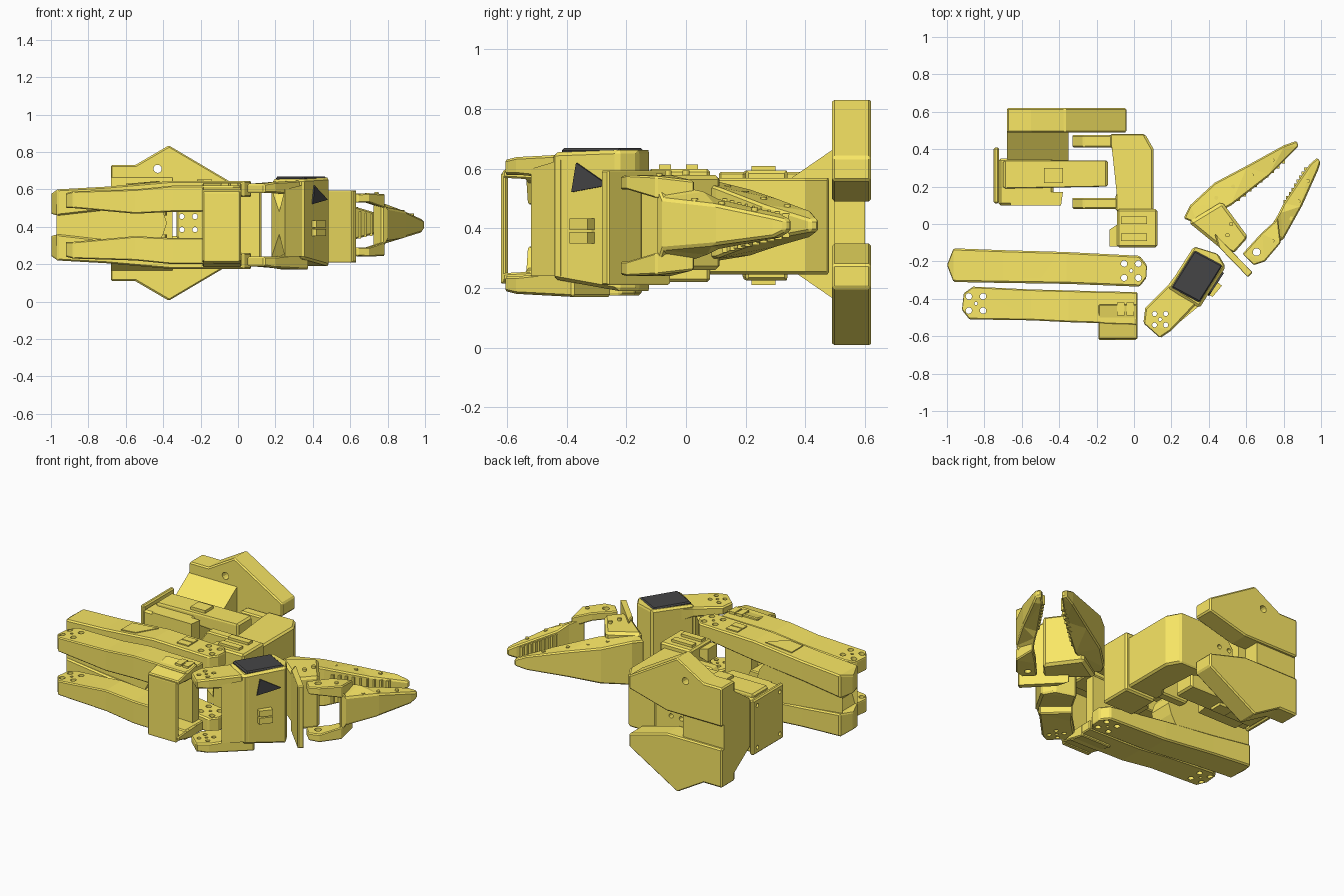
import bpy, bmesh, math
from mathutils import Vector

C = 0.41  # mid height of the fork parts


def material(name, col):
    m = bpy.data.materials.new(name)
    m.diffuse_color = (*col, 1)
    return m


YELLOW = material("yellow_plastic", (0.95, 0.80, 0.13))
DARK = material("dark_grey", (0.06, 0.06, 0.062))


def cylinders(holes, axis):
    bm = bmesh.new()
    for p, r, depth in holes:
        rot = Vector((0, 0, 1)).rotation_difference(axis).to_matrix().to_4x4()
        g = bmesh.ops.create_cone(bm, cap_ends=True, segments=12, radius1=r, radius2=r, depth=depth)
        bmesh.ops.transform(bm, matrix=rot, verts=g["verts"])
        bmesh.ops.translate(bm, vec=p, verts=g["verts"])
    me = bpy.data.meshes.new("cyl")
    bm.to_mesh(me)
    bm.free()
    ob = bpy.data.objects.new("cyl", me)
    bpy.context.collection.objects.link(ob)
    return ob


def solid(name, low, high, mat=YELLOW, bevel=0.0, holes=None, axis=(0, 0, 1)):
    """Solid between two matching outlines, with optional bevel and drilled holes."""
    bm = bmesh.new()
    a = [bm.verts.new(p) for p in low]
    b = [bm.verts.new(p) for p in high]
    n = len(a)
    caps = [bm.faces.new(a[::-1]), bm.faces.new(b)]
    for i in range(n):
        j = (i + 1) % n
        bm.faces.new((a[i], a[j], b[j], b[i]))
    bmesh.ops.triangulate(bm, faces=caps)
    bmesh.ops.recalc_face_normals(bm, faces=bm.faces)
    me = bpy.data.meshes.new(name)
    bm.to_mesh(me)
    bm.free()
    me.materials.append(mat)
    ob = bpy.data.objects.new(name, me)
    bpy.context.collection.objects.link(ob)
    bpy.context.view_layer.objects.active = ob
    if bevel:
        m = ob.modifiers.new("bevel", "BEVEL")
        m.width, m.segments, m.limit_method = bevel, 1, "ANGLE"
        m.angle_limit = math.radians(40)
        bpy.ops.object.modifier_apply(modifier="bevel")
    if holes:
        cut = cylinders(holes, Vector(axis))
        m = ob.modifiers.new("cut", "BOOLEAN")
        m.operation, m.object, m.solver = "DIFFERENCE", cut, "EXACT"
        bpy.ops.object.modifier_apply(modifier="cut")
        bpy.data.objects.remove(cut)
    return ob


def slab(name, pts, **kw):  # plan outline, own bottom and top height per point
    return solid(name, [(x, y, a) for x, y, a, b in pts], [(x, y, b) for x, y, a, b in pts], **kw)


def plan(name, pts, z0, z1, **kw):
    return slab(name, [(x, y, z0, z1) for x, y in pts], **kw)


def side(name, pts, y0, y1, **kw):  # outline in x-z
    return solid(name, [(x, y0, z) for x, z in pts], [(x, y1, z) for x, z in pts], **kw)


def box(name, x0, x1, y0, y1, z0, z1, **kw):
    return plan(name, [(x0, y0), (x1, y0), (x1, y1), (x0, y1)], z0, z1, **kw)


def pair(name, pts, **kw):  # upper slab and its mirror image below
    slab(name + "_upper", pts, **kw)
    slab(name + "_lower", [(x, y, 2 * C - b, 2 * C - a) for x, y, a, b in pts], **kw)


def ring_holes(cx, cy, d=0.038, r=0.017):
    return [((cx + sx * d, cy + sy * d, C), r, 1.5) for sx in (-1, 1) for sy in (-1, 1)] + [((cx, cy, C), 0.009, 1.5)]


# Base: two clamp lobes, spine, flared neck, rear plate and hollow motor holder
lobe = [(-0.68, 0.73), (-0.55, 0.73), (-0.37, 0.835), (-0.04, 0.64), (-0.04, 0.56), (-0.3, 0.49), (-0.68, 0.49)]
hole = [((-0.43, 0.55, 0.71), 0.022, 0.5)]
side("base_lobe_upper", lobe, 0.49, 0.62, bevel=0.008, holes=hole, axis=(0, 1, 0))
side("base_lobe_lower", [(x, 0.84 - z) for x, z in lobe], 0.49, 0.62, bevel=0.008)
box("base_spine", -0.68, -0.4, 0.49, 0.6, 0.34, 0.5)
neck_a = [(-0.68, 0.34, 0.27), (-0.35, 0.34, 0.27), (-0.35, 0.34, 0.56), (-0.68, 0.34, 0.56)]
neck_b = [(-0.68, 0.5, 0.16), (-0.35, 0.5, 0.16), (-0.35, 0.5, 0.67), (-0.68, 0.5, 0.67)]
solid("base_neck", neck_a, neck_b)
plate_holes = [((-0.735, y, z), 0.012, 0.2) for y in (0.15, 0.37) for z in (0.29, 0.55)]
box("base_rear_plate", -0.75, -0.722, 0.11, 0.41, 0.25, 0.59, bevel=0.008, holes=plate_holes, axis=(1, 0, 0))
box("base_body", -0.725, -0.43, 0.1, 0.35, 0.26, 0.57, bevel=0.012)
pair("base_motor_wall", [(-0.7, 0.19, 0.54, 0.59), (-0.14, 0.2, 0.5, 0.595), (-0.14, 0.34, 0.5, 0.595), (-0.7, 0.34, 0.54, 0.59)], bevel=0.01)
pair("base_boss", [(-0.48, 0.22, 0.58, 0.61), (-0.38, 0.22, 0.58, 0.61), (-0.38, 0.3, 0.58, 0.61), (-0.48, 0.3, 0.58, 0.61)])
pair("base_front_ledge", [(-0.66, 0.1, 0.46, 0.57), (-0.39, 0.1, 0.46, 0.57), (-0.38, 0.17, 0.46, 0.57), (-0.66, 0.18, 0.46, 0.57)])

# Shoulder: C bracket round the base motor, with a motor box in front
horn = [((-0.265 + a * 0.035, 0.28, 0.42 + b * 0.035), 0.014, 1) for a in (-1, 1) for b in (-1, 1)]
cheek = [(-0.33, 0.35), (-0.33, 0.48), (-0.27, 0.565), (-0.06, 0.565), (-0.06, 0.25), (-0.27, 0.25)]
side("shoulder_cheek_back", cheek, 0.41, 0.475, bevel=0.008, holes=horn, axis=(0, 1, 0))
side("shoulder_cheek_front", cheek, 0.08, 0.14, bevel=0.008, holes=horn, axis=(0, 1, 0))
plan("shoulder_spine", [(-0.1, 0.07), (0.105, 0.07), (0.105, 0.4), (0.06, 0.48), (-0.13, 0.48), (-0.13, 0.42), (-0.09, 0.4), (-0.075, 0.17), (-0.1, 0.14)], 0.245, 0.57, bevel=0.01)
box("shoulder_motor_box", -0.09, 0.125, -0.125, 0.08, 0.22, 0.6, bevel=0.01)
pair("shoulder_motor_lip", [(-0.13, -0.12, 0.5, 0.58), (-0.07, -0.12, 0.55, 0.58), (-0.07, 0.01, 0.55, 0.58), (-0.13, -0.03, 0.5, 0.58)])
for y in (-0.07, 0.02):
    box("shoulder_clip", -0.07, 0.07, y - 0.02, y + 0.02, 0.6, 0.615)

# Upper arm: fork at the right, faceted motor holder at the left
arm = [(-1.0, -0.22, 0.47, 0.575), (-0.965, -0.31, 0.46, 0.6), (-0.7, -0.315, 0.49, 0.615), (-0.36, -0.32, 0.52, 0.645),
       (0.03, -0.335, 0.56, 0.645), (0.065, -0.29, 0.56, 0.645), (0.07, -0.22, 0.56, 0.645), (0.03, -0.17, 0.56, 0.645),
       (-0.36, -0.15, 0.52, 0.645), (-0.7, -0.14, 0.49, 0.615), (-0.965, -0.13, 0.46, 0.6)]
pair("upper_arm_plate", arm, bevel=0.008, holes=ring_holes(-0.015, -0.25))
side("upper_arm_web", [(-0.97, 0.52), (-0.93, 0.42), (-0.97, 0.3), (-0.45, 0.27), (-0.4, 0.36), (-0.38, 0.42), (-0.4, 0.48), (-0.45, 0.55)], -0.3, -0.15)
solid("upper_arm_panel", [(-0.6, -0.29, 0.6), (-0.5, -0.29, 0.61), (-0.42, -0.18, 0.61), (-0.6, -0.18, 0.6)],
      [(-0.6, -0.29, 0.63), (-0.5, -0.29, 0.638), (-0.42, -0.18, 0.645), (-0.6, -0.18, 0.63)])
for y in (-0.265, -0.215):
    box("upper_arm_boss", -0.22, -0.14, y - 0.022, y + 0.022, 0.63, 0.652)

# Lower arm: fork at the left, hollow motor frame at the right
fore = [(-0.92, -0.46, 0.5, 0.58), (-0.88, -0.51, 0.5, 0.59), (-0.55, -0.515, 0.47, 0.6), (-0.35, -0.525, 0.48, 0.62),
        (-0.19, -0.53, 0.48, 0.62), (-0.15, -0.535, 0.555, 0.62), (0.015, -0.54, 0.56, 0.62), (0.02, -0.365, 0.56, 0.62),
        (-0.15, -0.36, 0.555, 0.62), (-0.19, -0.36, 0.48, 0.62), (-0.35, -0.355, 0.48, 0.62), (-0.55, -0.35, 0.47, 0.6),
        (-0.86, -0.335, 0.5, 0.59), (-0.91, -0.37, 0.5, 0.58)]
pair("lower_arm_plate", fore, bevel=0.006, holes=ring_holes(-0.845, -0.425))
box("lower_arm_front_wall", -0.19, 0.015, -0.62, -0.597, 0.215, 0.585, bevel=0.008)
pair("lower_arm_frame_side", [(-0.19, -0.615, 0.57, 0.595), (0.02, -0.615, 0.57, 0.595), (0.02, -0.43, 0.56, 0.635), (-0.19, -0.43, 0.56, 0.635)], bevel=0.006)
box("lower_arm_inner_wall", -0.19, -0.01, -0.43, -0.37, 0.25, 0.57)
for x in (-0.07, -0.02):
    box("lower_arm_boss", x - 0.02, x + 0.02, -0.49, -0.42, 0.62, 0.635)

# Wrist: fork, motor box with dark cover and side clips
wrist = [(0.06, -0.45, 0.58, 0.63), (0.05, -0.53, 0.58, 0.63), (0.14, -0.61, 0.58, 0.63), (0.2, -0.57, 0.58, 0.64),
         (0.38, -0.38, 0.56, 0.65), (0.24, -0.25, 0.56, 0.65), (0.18, -0.33, 0.58, 0.64)]
pair("wrist_fork", wrist, bevel=0.008, holes=ring_holes(0.14, -0.51, 0.03, 0.013))
slab("wrist_web", [(0.18, -0.35, 0.24, 0.6), (0.22, -0.45, 0.36, 0.48), (0.25, -0.52, 0.24, 0.6), (0.37, -0.42, 0.24, 0.63), (0.26, -0.26, 0.24, 0.63)])
slab("wrist_box", [(0.18, -0.34, 0.23, 0.655), (0.35, -0.45, 0.23, 0.655), (0.49, -0.23, 0.19, 0.663), (0.45, -0.16, 0.19, 0.663), (0.32, -0.12, 0.19, 0.663)], bevel=0.012)
plan("wrist_cover", [(0.2, -0.34), (0.35, -0.42), (0.475, -0.22), (0.325, -0.14)], 0.64, 0.669, mat=DARK, bevel=0.008)
tri = [(0.405, -0.365, 0.62), (0.475, -0.258, 0.545), (0.395, -0.381, 0.522)]
solid("wrist_dark_facet", [(x - 0.03, y + 0.02, z) for x, y, z in tri], [(x + 0.006, y - 0.004, z) for x, y, z in tri], mat=DARK)
for z in (0.35, 0.395):
    plan("wrist_clip", [(0.37, -0.36), (0.42, -0.39), (0.47, -0.33), (0.42, -0.29)], z, z + 0.038)

# Gripper: collar plate, body and fixed jaw
plan("gripper_collar", [(0.43, -0.05), (0.45, -0.12), (0.61, -0.285), (0.635, -0.26)], 0.21, 0.595, bevel=0.006)
plan("gripper_body", [(0.29, 0.01), (0.45, -0.12), (0.53, -0.16), (0.61, -0.07), (0.47, 0.12)], 0.26, 0.58, bevel=0.015)
slab("fixed_jaw", [(0.265, 0.03, 0.3, 0.55), (0.3, 0.1, 0.29, 0.56), (0.43, 0.22, 0.31, 0.53), (0.6, 0.31, 0.34, 0.5),
                   (0.8, 0.42, 0.37, 0.46), (0.87, 0.445, 0.39, 0.43), (0.88, 0.415, 0.39, 0.43), (0.72, 0.255, 0.36, 0.48),
                   (0.52, 0.1, 0.3, 0.54), (0.34, 0.0, 0.29, 0.57)], bevel=0.008)

# Moving jaw: hollow hinge and tapering finger
pair("jaw_hinge", [(0.58, -0.16, 0.53, 0.575), (0.64, -0.22, 0.53, 0.575), (0.7, -0.2, 0.53, 0.58), (0.785, -0.1, 0.5, 0.575),
                   (0.77, 0.03, 0.5, 0.56), (0.68, -0.05, 0.53, 0.58)], bevel=0.006, holes=[((0.655, -0.15, C), 0.02, 1)])
slab("moving_jaw", [(0.72, -0.03, 0.27, 0.55), (0.77, -0.1, 0.27, 0.55), (0.8, -0.08, 0.33, 0.5), (0.9, 0.1, 0.345, 0.48), (0.985, 0.29, 0.37, 0.44),
                    (0.998, 0.33, 0.39, 0.43), (0.98, 0.355, 0.39, 0.43), (0.94, 0.32, 0.37, 0.45), (0.8, 0.11, 0.33, 0.5), (0.77, 0.05, 0.3, 0.53)], bevel=0.008)

# Grip ridges and pins along both fingers
for i in range(9):
    t = i / 8
    x, y, h = 0.56 + 0.24 * t, 0.135 + 0.2 * t, 0.09 - 0.05 * t
    box("fixed_jaw_ridge", x - 0.008, x + 0.008, y - 0.012, y + 0.012, C - h, C + h)
    x, y, h = 0.81 + 0.11 * t, 0.12 + 0.175 * t, 0.07 - 0.04 * t
    box("moving_jaw_ridge", x - 0.01, x + 0.008, y - 0.008, y + 0.008, C - h, C + h)
pins = [((x, y, z), 0.011, 0.03) for x, y, z in ((0.44, 0.14, 0.53), (0.53, 0.2, 0.51), (0.63, 0.26, 0.49), (0.74, 0.34, 0.465),
        (0.5, -0.06, 0.58), (0.52, 0.0, 0.58), (0.84, 0.03, 0.485), (0.88, 0.12, 0.475), (0.93, 0.23, 0.455), (0.74, -0.09, 0.57))]
ob = cylinders(pins, Vector((0, 0, 1)))
ob.name = "jaw_pins"
ob.data.materials.append(YELLOW)
